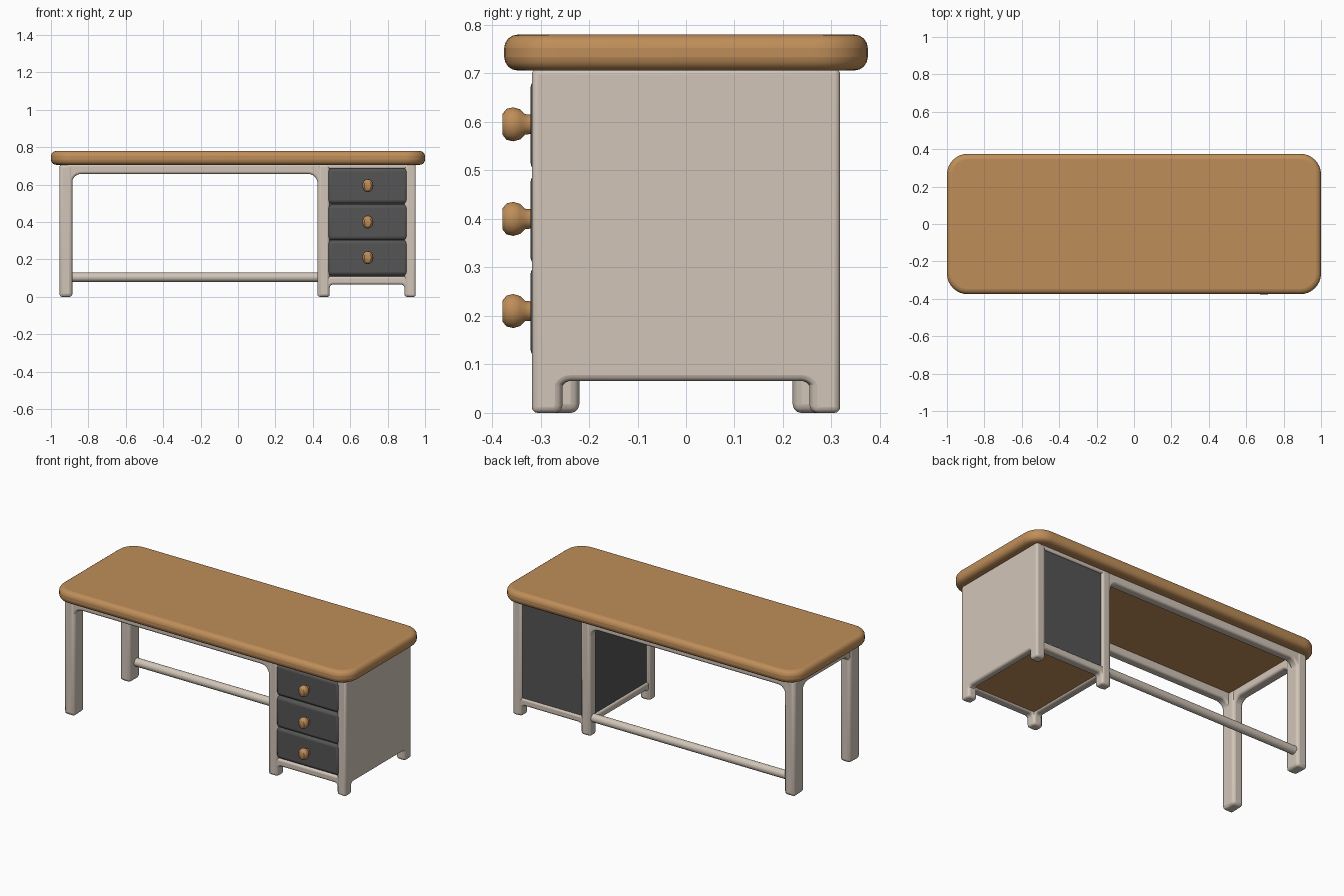
import bpy, bmesh
from math import pi, sin, cos, radians
from mathutils import Matrix

cube = bpy.data.objects.get("Cube")
if cube:
    bpy.data.objects.remove(cube, do_unlink=True)


def material(name, rgb):
    m = bpy.data.materials.new(name)
    m.use_nodes = True
    m.diffuse_color = (*rgb, 1)
    m.node_tree.nodes["Principled BSDF"].inputs["Base Color"].default_value = (*rgb, 1)
    return m


WOOD = material("warm wood", (0.52, 0.27, 0.10))
CREAM = material("cream paint", (0.64, 0.56, 0.48))
GREY = material("charcoal", (0.09, 0.09, 0.092))


def finish(name, bm, mat, bevel=0, segments=3):
    """Turn a bmesh into a smooth shaded object with softened edges."""
    bmesh.ops.recalc_face_normals(bm, faces=bm.faces)
    mesh = bpy.data.meshes.new(name)
    bm.to_mesh(mesh)
    bm.free()
    mesh.materials.append(mat)
    ob = bpy.data.objects.new(name, mesh)
    bpy.context.collection.objects.link(ob)
    if bevel:
        mod = ob.modifiers.new("soft edges", "BEVEL")
        mod.width, mod.segments = bevel, segments
        mod.limit_method, mod.angle_limit = "ANGLE", radians(40)
    bpy.ops.object.select_all(action="DESELECT")
    ob.select_set(True)
    bpy.context.view_layer.objects.active = ob
    bpy.ops.object.shade_smooth_by_angle(angle=radians(40))
    return ob


def prism(name, outline, axis, lo, hi, mat, bevel):
    """Extrude an upright outline (span, z) across the other flat axis."""
    place = (lambda a, z, d: (a, d, z)) if axis == "x" else (lambda a, z, d: (d, a, z))
    bm = bmesh.new()
    near = [bm.verts.new(place(a, z, lo)) for a, z in outline]
    far = [bm.verts.new(place(a, z, hi)) for a, z in outline]
    bm.faces.new(near)
    bm.faces.new(far)
    n = len(outline)
    for i in range(n):
        j = (i + 1) % n
        bm.faces.new((near[i], near[j], far[j], far[i]))
    return finish(name, bm, mat, bevel)


def box(name, x, y, z, mat, bevel=0.01):
    outline = [(x[0], z[0]), (x[1], z[0]), (x[1], z[1]), (x[0], z[1])]
    return prism(name, outline, "x", y[0], y[1], mat, bevel)


def arch(name, axis, span, leg, rail, top, r, depth, bevel=0.012):
    """Two feet joined by a rail, with rounded inner corners."""
    a0, a1 = span
    turn = [pi / 2 * i / 6 for i in range(7)]
    left = [(a0 + leg + r - r * cos(t), rail - r + r * sin(t)) for t in turn]
    right = [(a0 + a1 - a, z) for a, z in reversed(left)]
    outline = ([(a0, 0.0), (a0 + leg, 0.0)] + left + right
               + [(a1 - leg, 0.0), (a1, 0.0), (a1, top), (a0, top)])
    return prism(name, outline, axis, depth[0], depth[1], CREAM, bevel)


# Table top: slab with rounded corners
bm = bmesh.new()
bmesh.ops.create_cube(bm, size=1, matrix=Matrix.Translation((0, 0, 0.743))
                      @ Matrix.Diagonal((2, 0.75, 0.074, 1)))
uprights = [e for e in bm.edges if abs(e.verts[0].co.z - e.verts[1].co.z) > 0.01]
bmesh.ops.bevel(bm, geom=uprights, offset=0.11, segments=8, profile=0.5, affect="EDGES")
finish("table_top", bm, WOOD, 0.028, 4)

# Open side: arched frames front, back and end, with deeper end legs
for side, s in (("front", -1), ("back", 1)):
    edge = sorted((s * 0.315, s * 0.26))
    arch(side + "_arch", "x", (-0.953, 0.49), 0.065, 0.657, 0.71, 0.05, edge)
    box(side + "_end_leg", (-0.955, -0.885), sorted((s * 0.318, s * 0.22)),
        (0, 0.71), CREAM, 0.018)
arch("end_arch", "y", (-0.315, 0.315), 0.09, 0.657, 0.71, 0.05, (-0.95, -0.89))

# Stretcher bar between the back legs
bm = bmesh.new()
bmesh.ops.create_cone(bm, cap_ends=True, segments=20, radius1=0.025, radius2=0.025,
                      depth=1.36, matrix=Matrix.Translation((-0.23, 0.285, 0.105))
                      @ Matrix.Rotation(pi / 2, 4, "Y"))
finish("stretcher_bar", bm, CREAM)

# Cabinet frame: legs, bottom rails and top rails
for side, s in (("front", -1), ("back", 1)):
    edge = sorted((s * 0.315, s * 0.26))
    arch(side + "_cabinet_base", "x", (0.43, 0.95), 0.06, 0.066, 0.11, 0.02, edge)
    box(side + "_cabinet_top_rail", (0.44, 0.94), edge, (0.685, 0.71), CREAM, 0.008)
    for name, x in (("inner", 0.43), ("outer", 0.89)):
        box(f"{side}_{name}_cabinet_leg", (x, x + 0.06), sorted((s * 0.318, s * 0.255)),
            (0, 0.71), CREAM, 0.015)
arch("inner_cabinet_base", "y", (-0.315, 0.315), 0.058, 0.066, 0.11, 0.02, (0.435, 0.487))
box("inner_cabinet_top_rail", (0.437, 0.485), (-0.3, 0.3), (0.68, 0.71), CREAM)
arch("outer_side_panel", "y", (-0.318, 0.318), 0.055, 0.066, 0.71, 0.025, (0.905, 0.95))

# Cabinet panels
box("cabinet_floor", (0.46, 0.92), (-0.29, 0.29), (0.075, 0.1), WOOD, 0)
box("cabinet_back_panel", (0.47, 0.91), (0.27, 0.306), (0.095, 0.7), GREY, 0.005)
box("cabinet_inner_panel", (0.446, 0.475), (-0.28, 0.28), (0.095, 0.7), GREY, 0.005)

# Drawers with turned knobs
knob_profile = [(0.0, 0.02), (0.012, 0.021), (0.022, 0.031), (0.036, 0.035),
                (0.05, 0.032), (0.058, 0.022)]
for number, z in enumerate((0.21, 0.40, 0.595), 1):
    box(f"drawer_{number}", (0.481, 0.907), (-0.321, -0.25),
        (z - 0.096, z + 0.093), GREY, 0.018)
    bm = bmesh.new()
    rings = []
    for d, r in knob_profile:
        rings.append([bm.verts.new((0.694 + 0.85 * r * cos(i * pi / 8), -0.32 - d,
                                    z + r * sin(i * pi / 8))) for i in range(16)])
    for a, b in zip(rings, rings[1:]):
        for i in range(16):
            j = (i + 1) % 16
            bm.faces.new((a[i], a[j], b[j], b[i]))
    bm.faces.new(rings[0])
    bm.faces.new(rings[-1])
    finish(f"drawer_knob_{number}", bm, WOOD)
